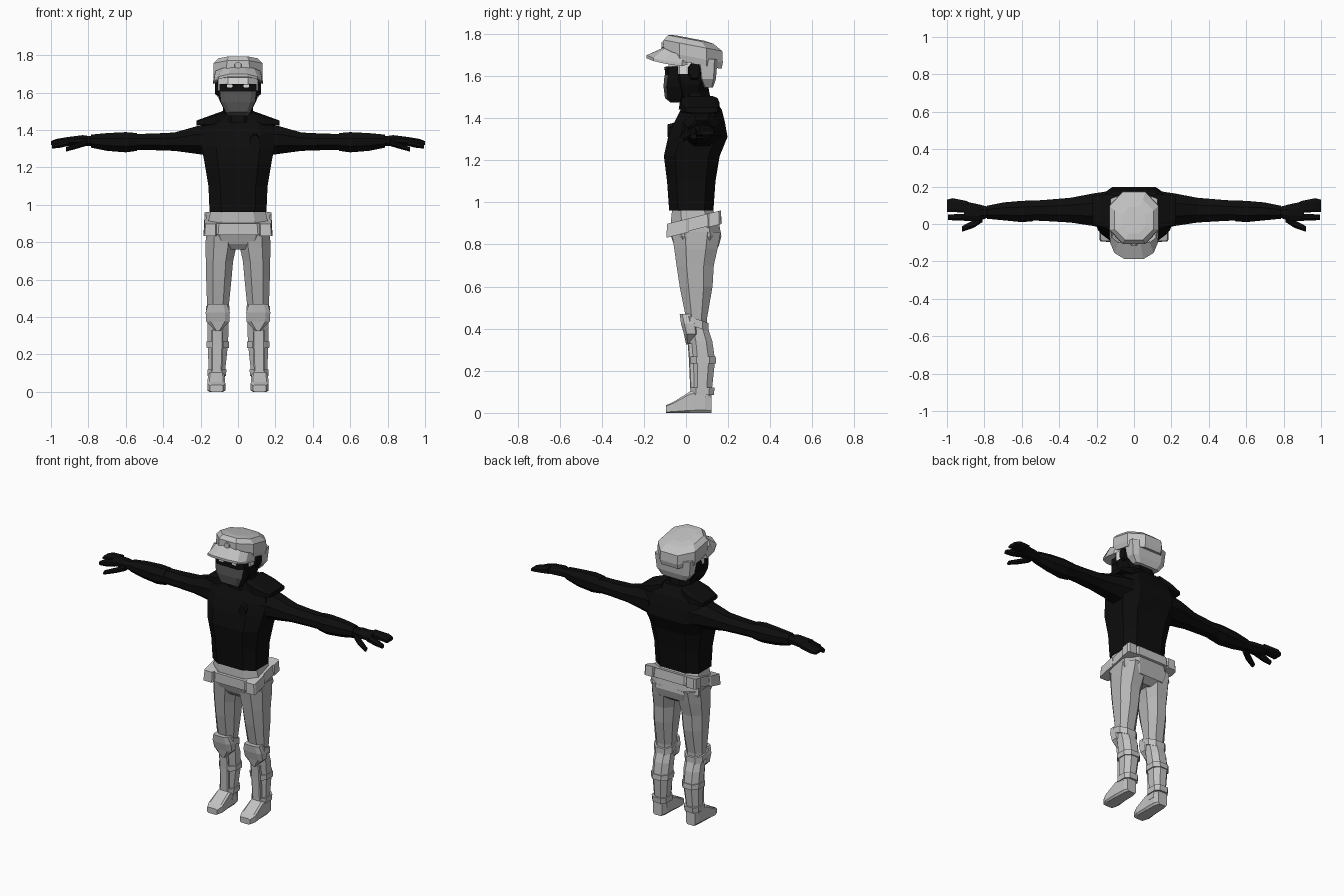
import bpy, bmesh, math
from mathutils import Vector


def material(name, rgb):
    m = bpy.data.materials.new(name)
    m.diffuse_color = (*rgb, 1)
    return m


BLACK = material("black cloth", (0.004, 0.004, 0.004))
DARK = material("dark grey mask", (0.09, 0.09, 0.09))
TROUSER = material("grey trousers", (0.46, 0.46, 0.46))
LIGHT = material("light grey gear", (0.54, 0.54, 0.54))
WHITE = material("pale face", (0.75, 0.75, 0.75))


def skin(name, mats, rings, side=1, rule=None):
    """Bridge closed rings of points, cap both ends, mirror in x if side is -1."""
    bm = bmesh.new()
    vs = [[bm.verts.new((p[0] * side, p[1], p[2])) for p in r] for r in rings]
    n = len(vs[0])
    for a, b in zip(vs, vs[1:]):
        for i in range(n):
            j = (i + 1) % n
            bm.faces.new((a[i], a[j], b[j], b[i]))
    bm.faces.new(vs[0])
    bm.faces.new(vs[-1])
    bmesh.ops.recalc_face_normals(bm, faces=bm.faces)
    bm.normal_update()
    if rule:
        for f in bm.faces:
            f.material_index = rule(f)
    me = bpy.data.meshes.new(name)
    bm.to_mesh(me)
    bm.free()
    for m in mats if isinstance(mats, (list, tuple)) else [mats]:
        me.materials.append(m)
    ob = bpy.data.objects.new(name, me)
    bpy.context.collection.objects.link(ob)
    return ob


def loft(name, mats, axis, rings, c=0.3, side=1, warp=None, rule=None):
    """Rings are (t, u0, u1, v0, v1): bounds of a chamfered section along an axis."""
    k = 1 - c * 2
    unit = [(1, -k), (1, k), (k, 1), (-k, 1), (-1, k), (-1, -k), (-k, -1), (k, -1)]
    out = []
    for t, u0, u1, v0, v1 in rings:
        ring = []
        for a, b in unit:
            u = (u0 + u1) / 2 + a * (u1 - u0) / 2
            v = (v0 + v1) / 2 + b * (v1 - v0) / 2
            p = {"x": (t, u, v), "y": (u, t, v), "z": (u, v, t)}[axis]
            ring.append(warp(p) if warp else p)
        out.append(ring)
    return skin(name, mats, out, side, rule)


def sym(rings):
    """Expand (z, half_width, y0, y1) to full ring bounds."""
    return [(z, -w, w, a, b) for z, w, a, b in rings]


# Torso, neck and collar
loft("jacket", BLACK, "z", sym([
    (0.96, 0.152, -0.08, 0.13), (1.1, 0.158, -0.09, 0.14), (1.22, 0.178, -0.105, 0.16),
    (1.31, 0.195, -0.085, 0.197), (1.38, 0.2, -0.055, 0.185), (1.44, 0.18, -0.025, 0.17),
    (1.5, 0.085, -0.01, 0.13)]), c=0.2)
loft("neck", BLACK, "z", sym([
    (1.44, 0.09, -0.035, 0.13), (1.5, 0.08, -0.025, 0.115), (1.58, 0.075, -0.02, 0.1)]))
loft("chest_badge", BLACK, "y", [(-0.088, 0.065, 0.115, 1.31, 1.37),
                                 (-0.05, 0.065, 0.115, 1.32, 1.38)])

# Hips and tilted belt
loft("hips", TROUSER, "z", sym([
    (0.76, 0.09, -0.03, 0.115), (0.79, 0.15, -0.055, 0.155), (0.84, 0.17, -0.072, 0.168),
    (0.91, 0.16, -0.072, 0.155), (0.975, 0.143, -0.065, 0.122)]), c=0.22)


def belt_tilt(p):
    return (p[0], p[1], p[2] + 0.25 * (p[1] + 0.08))


loft("belt", LIGHT, "z", sym([(0.84, 0.177, -0.084, 0.17), (0.9, 0.17, -0.084, 0.165)]),
     c=0.2, warp=belt_tilt)

# Head, mask and eyes
loft("head", [BLACK, WHITE], "z", sym([
    (1.5, 0.07, -0.05, 0.1), (1.56, 0.1, -0.07, 0.11), (1.61, 0.108, -0.083, 0.125),
    (1.7, 0.108, -0.083, 0.125)]), c=0.25,
    rule=lambda f: int(f.calc_center_median().z > 1.62 and f.calc_center_median().y < 0.03))
loft("face_mask", [BLACK, DARK], "z", sym([
    (1.475, 0.055, -0.075, -0.02), (1.495, 0.066, -0.1, -0.01), (1.55, 0.092, -0.107, 0.0),
    (1.605, 0.098, -0.102, 0.02)]), c=0.14, rule=lambda f: int(f.normal.y < -0.3))
loft("eye_band", BLACK, "z", sym([(1.603, 0.1, -0.1, 0.0), (1.645, 0.1, -0.098, 0.0)]), c=0.16)

# Cap: crown tilted down to the back, badge, visor and neck guard


def cap_tilt(p):
    return (p[0], p[1], p[2] - 0.19 * (p[1] - 0.03))


loft("cap_crown", LIGHT, "z", sym([
    (1.66, 0.126, -0.098, 0.168), (1.69, 0.132, -0.108, 0.175), (1.745, 0.13, -0.106, 0.172),
    (1.772, 0.105, -0.085, 0.13), (1.778, 0.06, -0.05, 0.09)]), c=0.27, warp=cap_tilt)
loft("cap_badge", LIGHT, "y", [(-0.116, -0.017, 0.017, 1.728, 1.762),
                               (-0.09, -0.02, 0.02, 1.725, 1.765)])
rim = [(0.133, -0.02, 1.66), (0.128, -0.1, 1.672), (0.105, -0.155, 1.685), (0.05, -0.188, 1.698)]
root = [(0.125, -0.01, 1.695), (0.12, -0.07, 1.715), (0.085, -0.1, 1.73), (0.035, -0.1, 1.738)]
half = []
for r, q in zip(rim, root):
    half.append([q, r, (r[0], r[1], r[2] - 0.014), (q[0] * 0.9, q[1] + 0.02, r[2] - 0.004)])
other = [[(-x, y, z) for x, y, z in s] for s in reversed(half)]
skin("cap_visor", LIGHT, half + other)
loft("neck_guard", LIGHT, "z", sym([
    (1.545, 0.085, 0.085, 0.128), (1.585, 0.115, 0.065, 0.142), (1.68, 0.125, 0.05, 0.15)]), c=0.15)

for s, tag in ((1, "left"), (-1, "right")):
    def part(name, mat, axis, rings, c=0.3, warp=None):
        return loft(f"{tag}_{name}", mat, axis, rings, c, s, warp)

    # Eyes and ear covers
    part("eye", WHITE, "y", [(-0.104, 0.03, 0.06, 1.628, 1.642), (-0.09, 0.03, 0.06, 1.628, 1.642)], 0.1)
    part("ear_cover", BLACK, "x", [(0.1, 0.005, 0.075, 1.58, 1.665), (0.122, 0.015, 0.065, 1.59, 1.66)])

    # Shoulder flap, arm, cuff and hand
    part("shoulder_flap", BLACK, "x", [
        (0.07, -0.02, 0.15, 1.44, 1.505), (0.14, -0.025, 0.16, 1.42, 1.48),
        (0.222, 0.0, 0.15, 1.425, 1.45)], 0.15)
    part("arm", BLACK, "x", [
        (0.14, -0.03, 0.175, 1.26, 1.43), (0.22, -0.01, 0.163, 1.272, 1.42),
        (0.34, 0.008, 0.14, 1.288, 1.386), (0.46, 0.015, 0.13, 1.292, 1.38),
        (0.6, 0.022, 0.12, 1.293, 1.378), (0.7, 0.025, 0.11, 1.3, 1.375),
        (0.8, 0.035, 0.092, 1.315, 1.365)])
    part("bracer", BLACK, "x", [
        (0.54, 0.015, 0.125, 1.288, 1.383), (0.6, 0.01, 0.124, 1.28, 1.388),
        (0.7, 0.02, 0.115, 1.288, 1.383), (0.785, 0.028, 0.098, 1.305, 1.375)])
    part("palm", BLACK, "x", [
        (0.78, 0.035, 0.092, 1.315, 1.365), (0.83, 0.015, 0.105, 1.315, 1.372),
        (0.91, 0.015, 0.122, 1.32, 1.362)])
    part("fingers", BLACK, "x", [
        (0.89, 0.06, 0.122, 1.325, 1.365), (0.97, 0.064, 0.138, 1.322, 1.352),
        (1.0, 0.064, 0.13, 1.32, 1.34)], 0.2)
    part("index_finger", BLACK, "x", [
        (0.89, 0.018, 0.054, 1.318, 1.36), (0.95, 0.018, 0.053, 1.305, 1.345),
        (0.995, 0.022, 0.05, 1.3, 1.325)])
    part("thumb", BLACK, "x", [
        (0.81, 0.01, 0.05, 1.315, 1.35), (0.86, -0.022, 0.02, 1.3, 1.33),
        (0.92, -0.042, -0.012, 1.284, 1.308)])

    # Belt pouches
    part("front_pouch", LIGHT, "z", [(0.835, 0.115, 0.184, -0.093, 0.015),
                                     (0.9, 0.115, 0.178, -0.09, 0.015)], 0.08, belt_tilt)
    part("rear_pouch", LIGHT, "z", [(0.835, 0.11, 0.182, 0.1, 0.168),
                                    (0.9, 0.11, 0.178, 0.1, 0.165)], 0.15, belt_tilt)

    # Leg and boot
    part("leg", TROUSER, "z", [
        (0.86, 0.005, 0.17, -0.068, 0.165), (0.78, 0.008, 0.174, -0.056, 0.15),
        (0.7, 0.026, 0.172, -0.045, 0.132), (0.6, 0.035, 0.17, -0.03, 0.126),
        (0.45, 0.05, 0.165, 0.0, 0.1), (0.38, 0.055, 0.16, 0.01, 0.1)], 0.27)
    part("shin", LIGHT, "z", [
        (0.4, 0.052, 0.162, 0.01, 0.105), (0.34, 0.05, 0.164, 0.018, 0.125),
        (0.25, 0.054, 0.162, 0.025, 0.138), (0.1, 0.07, 0.156, 0.03, 0.122),
        (0.05, 0.072, 0.155, 0.02, 0.115)], 0.27)
    part("boot", LIGHT, "y", [
        (-0.096, 0.08, 0.15, 0.0, 0.036), (-0.06, 0.068, 0.164, 0.0, 0.052),
        (0.02, 0.072, 0.16, 0.0, 0.102), (0.09, 0.074, 0.156, 0.0, 0.11),
        (0.12, 0.085, 0.148, 0.0, 0.085)], 0.12)

    # Knee pad, its strap, shin plate and shin straps
    part("knee_pad", LIGHT, "z", [
        (0.325, 0.095, 0.12, 0.0, 0.04), (0.375, 0.046, 0.17, -0.01, 0.06),
        (0.425, 0.044, 0.173, -0.024, 0.055), (0.47, 0.058, 0.16, -0.03, 0.03)], 0.2)
    part("knee_strap", LIGHT, "z", [(0.41, 0.045, 0.172, -0.01, 0.108),
                                    (0.45, 0.045, 0.172, -0.01, 0.108)], 0.25,
         lambda p: (p[0], p[1], p[2] - 0.35 * (p[1] - 0.04)))
    part("shin_plate", LIGHT, "z", [
        (0.11, 0.085, 0.142, 0.02, 0.06), (0.25, 0.08, 0.142, 0.014, 0.06),
        (0.33, 0.08, 0.142, 0.008, 0.05)], 0.1)
    part("calf_strap", LIGHT, "z", [(0.235, 0.049, 0.167, 0.018, 0.143),
                                    (0.268, 0.048, 0.168, 0.018, 0.141)], 0.25)
    part("ankle_strap", LIGHT, "z", [(0.085, 0.064, 0.162, 0.022, 0.132),
                                     (0.12, 0.062, 0.164, 0.022, 0.136)], 0.22)
